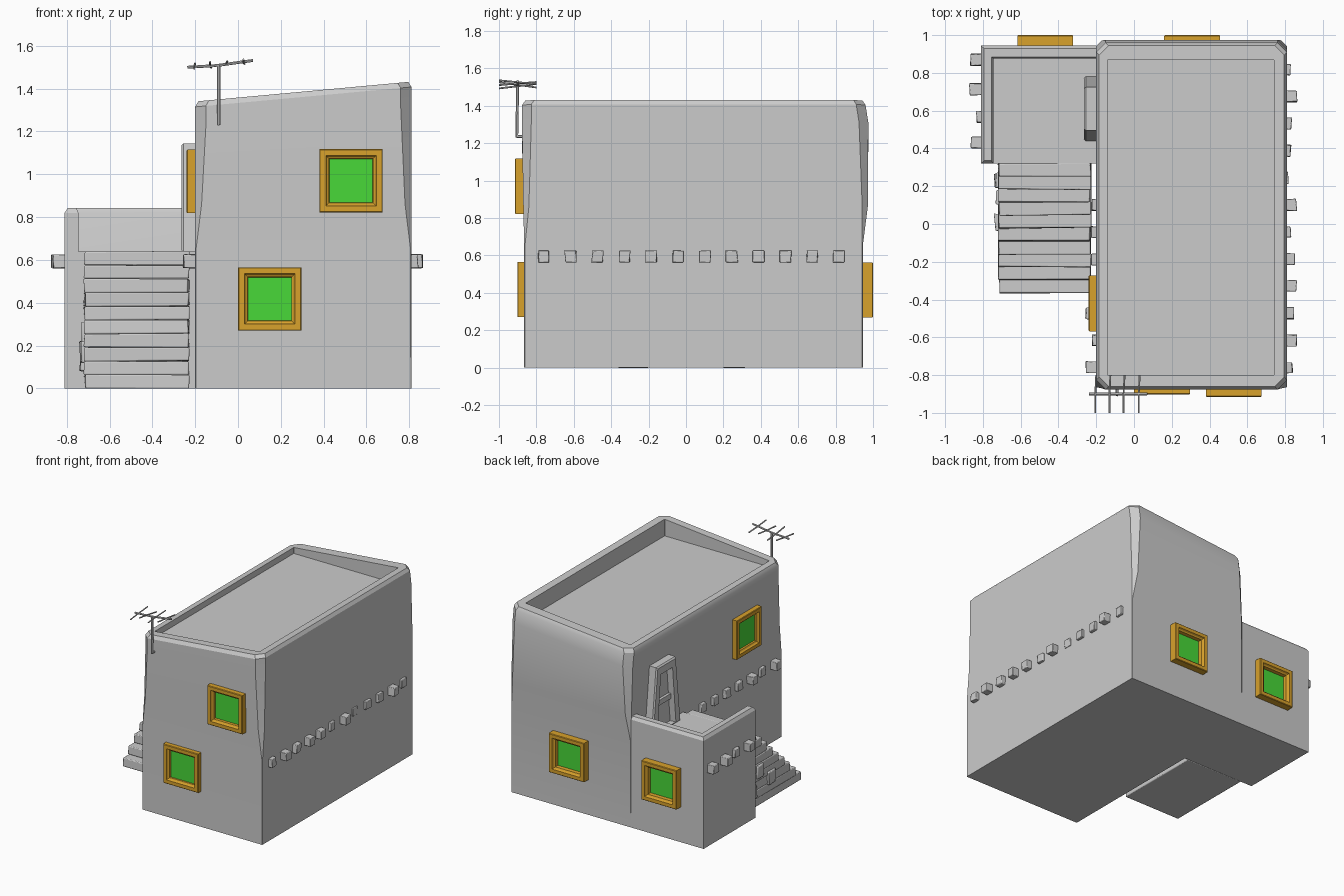
import bpy
import bmesh
import math
import random
from mathutils import Vector

random.seed(4)
cube = bpy.data.objects.get("Cube")
if cube:
    bpy.data.objects.remove(cube, do_unlink=True)


def material(name, color):
    m = bpy.data.materials.new(name)
    m.use_nodes = True
    m.diffuse_color = (*color, 1)
    m.node_tree.nodes["Principled BSDF"].inputs["Base Color"].default_value = (*color, 1)
    return m


PLASTER = material("grey plaster", (0.6, 0.6, 0.6))
WOOD = material("ochre wood", (0.69, 0.36, 0.025))
GLASS = material("green glass", (0.065, 0.69, 0.04))


def finish(bm, name, mats, bevel=0, smooth=30):
    bmesh.ops.recalc_face_normals(bm, faces=bm.faces)
    mesh = bpy.data.meshes.new(name)
    bm.to_mesh(mesh)
    bm.free()
    ob = bpy.data.objects.new(name, mesh)
    bpy.context.collection.objects.link(ob)
    for m in mats:
        mesh.materials.append(m)
    if bevel:
        mod = ob.modifiers.new("soft edges", "BEVEL")
        mod.width = bevel
        mod.segments = 2
    bpy.ops.object.select_all(action="DESELECT")
    ob.select_set(True)
    bpy.context.view_layer.objects.active = ob
    if smooth:
        bpy.ops.object.shade_smooth_by_angle(angle=math.radians(smooth))
    return ob


def loft(bm, rings):
    """Skin closed rings of equal length, capping both ends; returns the last cap."""
    loops = [[bm.verts.new(p) for p in r] for r in rings]
    n = len(loops[0])
    for a, b in zip(loops, loops[1:]):
        for i in range(n):
            j = (i + 1) % n
            bm.faces.new((a[i], a[j], b[j], b[i]))
    bm.faces.new(loops[0])
    return bm.faces.new(loops[-1])


def box(bm, x0, x1, y0, y1, z0, z1, jitter=0):
    rnd = lambda: random.uniform(-jitter, jitter)
    rings = [[(x + rnd(), y + rnd(), z + rnd() * 0.4)
              for x, y in ((x0, y0), (x1, y0), (x1, y1), (x0, y1))] for z in (z0, z1)]
    loft(bm, rings)


def rod(bm, a, b, r):
    a, b = Vector(a), Vector(b)
    u = (b - a).orthogonal().normalized()
    v = (b - a).normalized().cross(u)
    angles = [math.tau * i / 6 for i in range(6)]
    loft(bm, [[p + (u * math.cos(t) + v * math.sin(t)) * r for t in angles] for p in (a, b)])


# Main house: chamfered outline lofted upward, sloping parapet, sunken roof
def roof_z(x):
    return 1.34 + (x + 0.2) * 0.092


def outline(x0, x1, y0, y1, c, z):
    pts = [(x0 + c, y0), (x1 - c, y0), (x1, y0 + c), (x1, y1 - c),
           (x1 - c, y1), (x0 + c, y1), (x0, y1 - c), (x0, y0 + c)]
    return [(x, y, z(x) if callable(z) else z) for x, y in pts]


bm = bmesh.new()
loft(bm, [
    outline(-0.2, 0.81, -0.865, 0.945, 0.003, 0),
    outline(-0.2, 0.81, -0.865, 0.945, 0.004, 0.65),
    outline(-0.2, 0.81, -0.87, 0.972, 0.03, 0.86),
    outline(-0.2, 0.81, -0.877, 0.975, 0.05, lambda x: roof_z(x) - 0.12),
    outline(-0.2, 0.81, -0.877, 0.96, 0.05, lambda x: roof_z(x) - 0.025),
    outline(-0.185, 0.795, -0.86, 0.945, 0.05, roof_z),
    outline(-0.14, 0.74, -0.8, 0.87, 0.002, roof_z),
    outline(-0.14, 0.74, -0.8, 0.87, 0.002, 1.3),
])
finish(bm, "main_house", [PLASTER])

# Annex: L-shaped parapet wall around a terrace
corner = [(-0.81, 0.32), (-0.745, 0.32), (-0.745, 0.875),
          (-0.2, 0.875), (-0.2, 0.945), (-0.81, 0.945)]
inner = [(-0.795, 0.335), (-0.755, 0.335), (-0.755, 0.885),
         (-0.2, 0.885), (-0.2, 0.93), (-0.795, 0.93)]
bm = bmesh.new()
loft(bm, [[(x, y, z) for x, y in pts]
          for pts, z in ((corner, 0), (corner, 0.82), (inner, 0.842))])
finish(bm, "annex_wall", [PLASTER])
bm = bmesh.new()
box(bm, -0.745, -0.2, 0.32, 0.875, 0, 0.64)
finish(bm, "annex_terrace", [PLASTER], smooth=0)

# Outside stairs: stacked worn slabs
bm = bmesh.new()
for i in range(10):
    front = -0.365 + 0.0685 * i
    box(bm, -0.717, -0.23, front, 0.32, 0.064 * i, 0.064 * (i + 1), 0.005)
finish(bm, "stairs", [PLASTER], bevel=0.006)
bm = bmesh.new()
for y, z in ((-0.03, 0.12), (0.1, 0.21), (0.19, 0.08)):
    box(bm, -0.735, -0.7, y, y + 0.08, z, z + 0.1, 0.008)
finish(bm, "stair_stones", [PLASTER], bevel=0.006)


# Beam ends poking through the walls
def beams(name, wall, side, spots):
    bm = bmesh.new()
    for y, reach in spots:
        a, b = sorted((wall - side * 0.03, wall + side * reach))
        box(bm, a, b, y - 0.03, y + 0.03, 0.562, 0.626, 0.004)
    finish(bm, name, [PLASTER], bevel=0.004)


ys = [-0.76 + 0.1435 * i for i in range(12)]
reach = [0.03, 0.05, 0.035, 0.05, 0.04, 0.02, 0.05, 0.008, 0.02, 0.025, 0.055, 0.02]
beams("beams_left", 0.81, 1, zip(ys, reach))
beams("beams_right", -0.2, -1, zip(ys[:7], [0.055, 0.022, 0.055, 0.03, 0.03, 0.03, 0.025]))
beams("beams_annex", -0.81, -1, zip([0.43, 0.567, 0.713, 0.87], [0.055, 0.025, 0.06, 0.055]))


# Windows: square moulded frame with a sunken pane
def window(name, center, across, out, depth):
    c, a, n, up = Vector(center), Vector(across), Vector(out), Vector((0, 0, 1))
    bm = bmesh.new()
    profile = [(0.148, -0.02), (0.148, depth - 0.004), (0.144, depth), (0.118, depth),
               (0.112, depth - 0.012), (0.103, depth - 0.017), (0.101, 0.01)]
    pane = loft(bm, [[c + a * (sx * h) + up * (sz * h) + n * d
                      for sx, sz in ((-1, -1), (1, -1), (1, 1), (-1, 1))] for h, d in profile])
    pane.material_index = 1
    finish(bm, name, [WOOD, GLASS])


X, FRONT, BACK = (1, 0, 0), (0, -1, 0), (0, 1, 0)
window("front_window_upper", (0.528, -0.87, 0.97), X, FRONT, 0.045)
window("front_window_lower", (0.148, -0.865, 0.418), X, FRONT, 0.037)
window("back_window_house", (0.308, 0.945, 0.415), X, BACK, 0.055)
window("back_window_annex", (-0.47, 0.945, 0.415), X, BACK, 0.055)
window("side_window", (-0.2, -0.42, 0.967), (0, 1, 0), (-1, 0, 0), 0.04)


# Terrace door: tapered surround, sunken leaf, crossbar
def doorway(x, low, high, bottom, top):
    return [(x, 0.61 + y, z) for y, z in ((-low, bottom), (low, bottom), (high, top), (-high, top))]


bm = bmesh.new()
loft(bm, [
    doorway(-0.19, 0.17, 0.115, 0.64, 1.145),
    doorway(-0.255, 0.17, 0.115, 0.64, 1.145),
    doorway(-0.265, 0.162, 0.107, 0.645, 1.135),
    doorway(-0.265, 0.11, 0.07, 0.65, 1.08),
    doorway(-0.22, 0.105, 0.065, 0.65, 1.075),
])
box(bm, -0.24, -0.21, 0.52, 0.7, 0.83, 0.87)
finish(bm, "terrace_door", [PLASTER])

# Roof aerial: wall bracket, mast, boom and crossing rods
bm = bmesh.new()
rod(bm, (-0.09, -0.86, 1.235), (-0.09, -0.905, 1.235), 0.008)
rod(bm, (-0.09, -0.905, 1.23), (-0.09, -0.9, 1.512), 0.008)
rod(bm, (-0.237, -0.9, 1.5), (-0.1, -0.9, 1.508), 0.007)
rod(bm, (-0.1, -0.9, 1.508), (0.07, -0.9, 1.532), 0.007)
for i, x in enumerate((-0.205, -0.13, -0.055, 0.025)):
    z = 1.505 + 0.007 * i
    tilt = (0.012, -0.014, 0.008, -0.01)[i]
    rod(bm, (x, -1.0, z - tilt), (x, -0.9, z), 0.005)
    rod(bm, (x, -0.9, z), (x + 0.005, -0.8, z + tilt), 0.005)
finish(bm, "aerial", [PLASTER])
